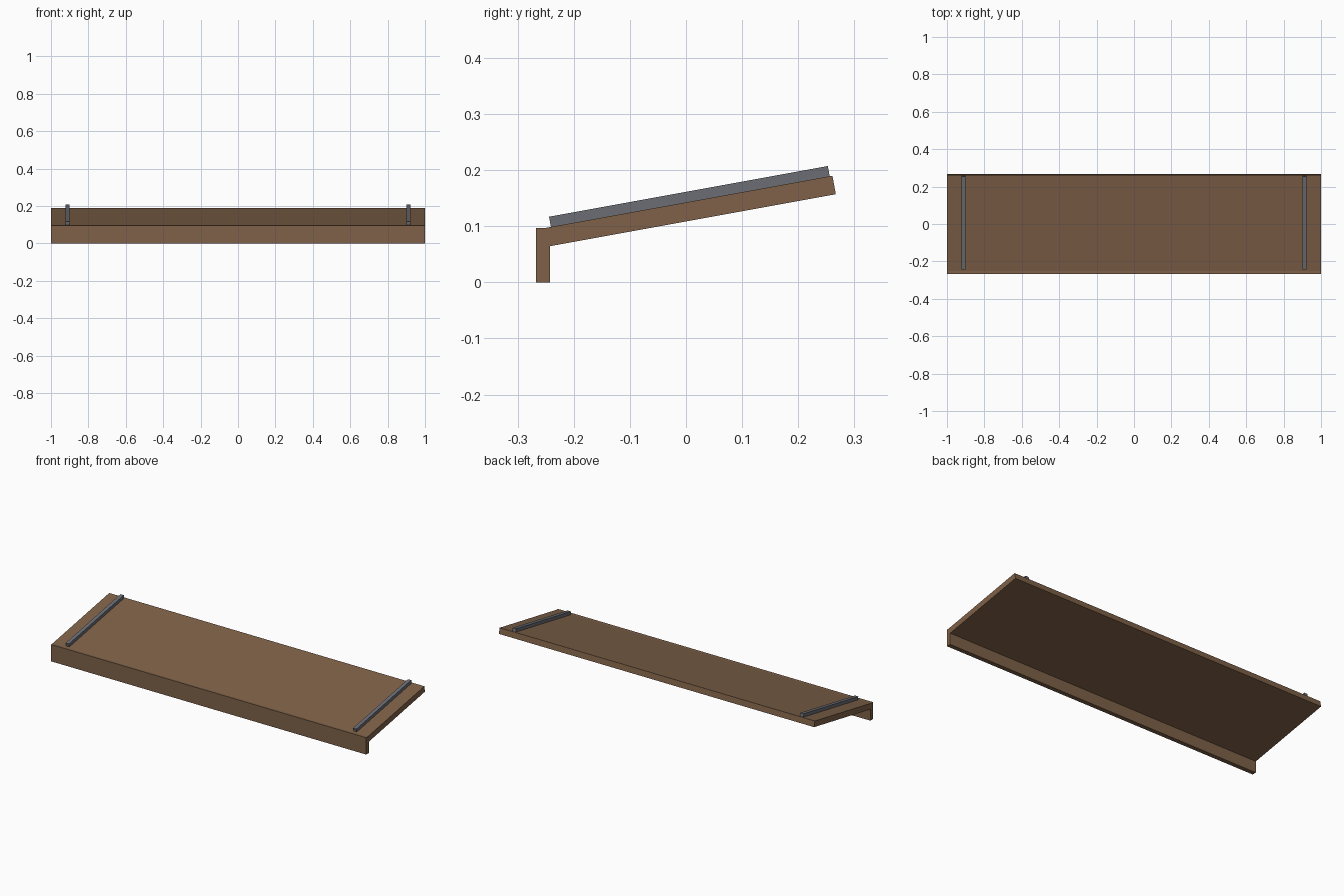
import bpy, bmesh, math
from mathutils import Vector

if "Cube" in bpy.data.objects:
    bpy.data.objects.remove(bpy.data.objects["Cube"])


def material(name, rgb):
    m = bpy.data.materials.new(name)
    m.diffuse_color = (*rgb, 1)
    m.use_nodes = True
    m.node_tree.nodes["Principled BSDF"].inputs["Base Color"].default_value = m.diffuse_color
    return m


def extrude_x(name, profile, x0, x1, mat):
    """Solid made from a (y, z) side profile swept from x0 to x1."""
    bm = bmesh.new()
    face = bm.faces.new([bm.verts.new((x0, y, z)) for y, z in profile])
    res = bmesh.ops.extrude_face_region(bm, geom=[face])
    verts = [g for g in res["geom"] if isinstance(g, bmesh.types.BMVert)]
    bmesh.ops.translate(bm, verts=verts, vec=(x1 - x0, 0, 0))
    bmesh.ops.recalc_face_normals(bm, faces=bm.faces)
    mesh = bpy.data.meshes.new(name)
    bm.to_mesh(mesh)
    bm.free()
    mesh.materials.append(mat)
    obj = bpy.data.objects.new(name, mesh)
    bpy.context.collection.objects.link(obj)
    return obj


wood = material("wood", (0.21, 0.12, 0.065))
metal = material("metal", (0.15, 0.155, 0.175))

# Slope directions of the tilted board in the side view
tilt = math.radians(10.3)
along = Vector((math.cos(tilt), math.sin(tilt)))
up = Vector((-math.sin(tilt), math.cos(tilt)))

# Tilted board with upright front lip
back_top = Vector((0.261, 0.190))
back_bottom = back_top - up * 0.0335
lip_in = -0.242
inner_z = back_bottom.y - (back_bottom.x - lip_in) * math.tan(tilt)
crease = back_top - along * 0.522
extrude_x("sloped_board_with_lip", [
    (-0.267, 0), (lip_in, 0), (lip_in, inner_z),
    back_bottom, back_top, crease, (-0.267, crease.y)], -1, 1, wood)

# Thin rails lying on the board near each end
rail_end = back_top - along * 0.005
rail_start = rail_end - along * 0.505
rail = [rail_start, rail_end, rail_end + up * 0.0185, rail_start + up * 0.0185]
for side, label in ((-1, "left"), (1, "right")):
    c = side * 0.912
    extrude_x(label + "_rail", rail, c - 0.0105, c + 0.0105, metal)
